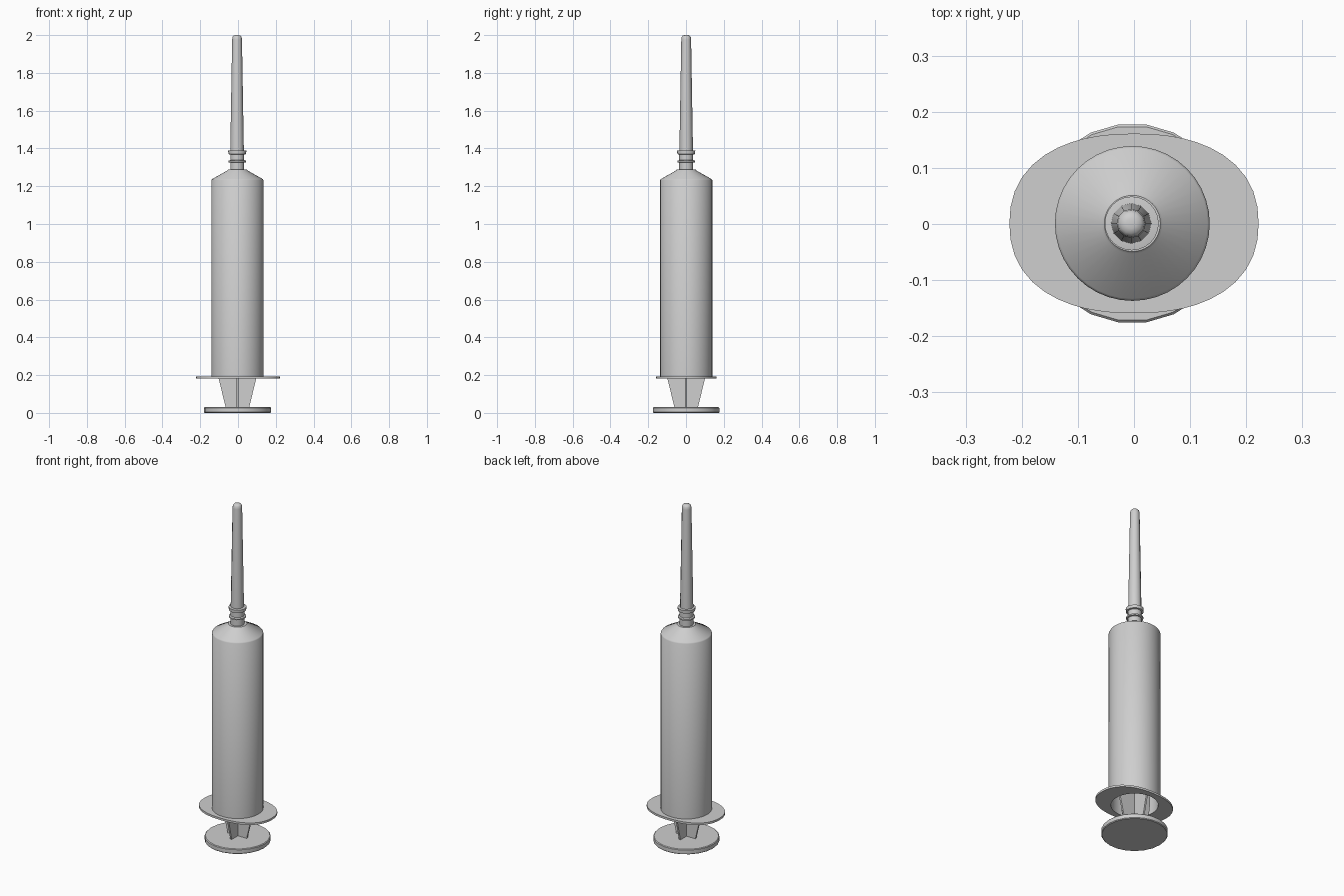
import bpy, bmesh, math

if "Cube" in bpy.data.objects:
    bpy.data.objects.remove(bpy.data.objects["Cube"])

CX = -0.003  # slight sideways offset of the body axis

grey = bpy.data.materials.new("light_grey_plastic")
grey.diffuse_color = (0.62, 0.62, 0.62, 1)
grey.use_nodes = True
grey.node_tree.nodes["Principled BSDF"].inputs["Base Color"].default_value = grey.diffuse_color


def finish(name, bm, smooth=True):
    bmesh.ops.remove_doubles(bm, verts=bm.verts, dist=1e-5)
    bmesh.ops.recalc_face_normals(bm, faces=bm.faces)
    me = bpy.data.meshes.new(name)
    bm.to_mesh(me)
    bm.free()
    me.materials.append(grey)
    ob = bpy.data.objects.new(name, me)
    bpy.context.collection.objects.link(ob)
    if smooth:
        bpy.ops.object.select_all(action='DESELECT')
        ob.select_set(True)
        bpy.context.view_layer.objects.active = ob
        bpy.ops.object.shade_smooth_by_angle(angle=math.radians(35))
    return ob


def lathe(name, profile, sides, cx=CX, cy=0.001):
    """Spin a closed or axis-to-axis (radius, z) profile around the vertical."""
    bm = bmesh.new()
    vs = [bm.verts.new((r, 0, z)) for r, z in profile]
    es = [bm.edges.new(p) for p in zip(vs, vs[1:])]
    bmesh.ops.spin(bm, geom=vs + es, cent=(0, 0, 0), axis=(0, 0, 1),
                   angle=2 * math.pi, steps=sides, use_merge=True)
    bmesh.ops.translate(bm, verts=bm.verts, vec=(cx, cy, 0))
    return finish(name, bm)


# Thumb disc
lathe("thumb_disc", [(0, 0), (0.174, 0), (0.178, 0.004), (0.178, 0.026),
                     (0.174, 0.03), (0, 0.03)], 22)

# Hollow barrel with sloped shoulder
lathe("barrel", [(0.126, 0.181), (0.138, 0.184), (0.138, 1.232), (0.134, 1.238),
                 (0.054, 1.283), (0.05, 1.288), (0.036, 1.288), (0.036, 1.27),
                 (0.126, 1.215), (0.126, 0.181)], 40)

# Nozzle neck with two collars
lathe("nozzle", [(0, 1.27), (0.037, 1.27), (0.037, 1.325), (0.046, 1.327),
                 (0.046, 1.335), (0.037, 1.338), (0.037, 1.368), (0.047, 1.37),
                 (0.048, 1.388), (0.036, 1.39), (0, 1.39)], 24, -0.004)

# Tapered needle cap with a rounded tip
lathe("needle_cap", [(0, 1.385), (0.036, 1.385), (0.026, 1.975), (0.024, 1.99),
                     (0.018, 1.997), (0.009, 2.0), (0, 2.0)], 12, -0.005)

# Oval finger flange with a round hole
bm = bmesh.new()
N = 48
rings = []
for z in (0.181, 0.193):
    outer, inner = [], []
    for i in range(N):
        a = 2 * math.pi * i / N
        c, s = math.cos(a), math.sin(a)
        k = (abs(c / 0.222) ** 2.3 + abs(s / 0.16) ** 2.3) ** (-1 / 2.3)
        outer.append(bm.verts.new((k * c, k * s + 0.001, z)))
        inner.append(bm.verts.new((0.126 * c + CX, 0.126 * s + 0.001, z)))
    rings += [outer, inner]
lo, li, to, ti = rings
for a, b in ((lo, li), (to, ti), (lo, to), (li, ti)):
    for i in range(N):
        j = (i + 1) % N
        bm.faces.new((a[i], a[j], b[j], b[i]))
finish("finger_flange", bm)

# Crossed plunger ribs, flaring from the disc up into the barrel
outline = [(0.062, 0.028), (0.1, 0.185), (0.104, 0.24), (0.104, 1.0)]
outline += [(-x, z) for x, z in reversed(outline)]
for k, name in enumerate(("plunger_rib_side", "plunger_rib_front")):
    bm = bmesh.new()
    face = bm.faces.new([bm.verts.new((x, -0.005, z)) for x, z in outline])
    ext = bmesh.ops.extrude_face_region(bm, geom=[face])
    bmesh.ops.translate(bm, vec=(0, 0.01, 0),
                        verts=[g for g in ext["geom"] if isinstance(g, bmesh.types.BMVert)])
    ob = finish(name, bm, smooth=False)
    ob.rotation_euler.z = k * math.pi / 2
    ob.location = (CX, 0.001, 0)

# Plunger stopper inside the barrel
lathe("plunger_stopper", [(0, 1.0), (0.122, 1.0), (0.122, 1.1), (0, 1.16)], 32)
